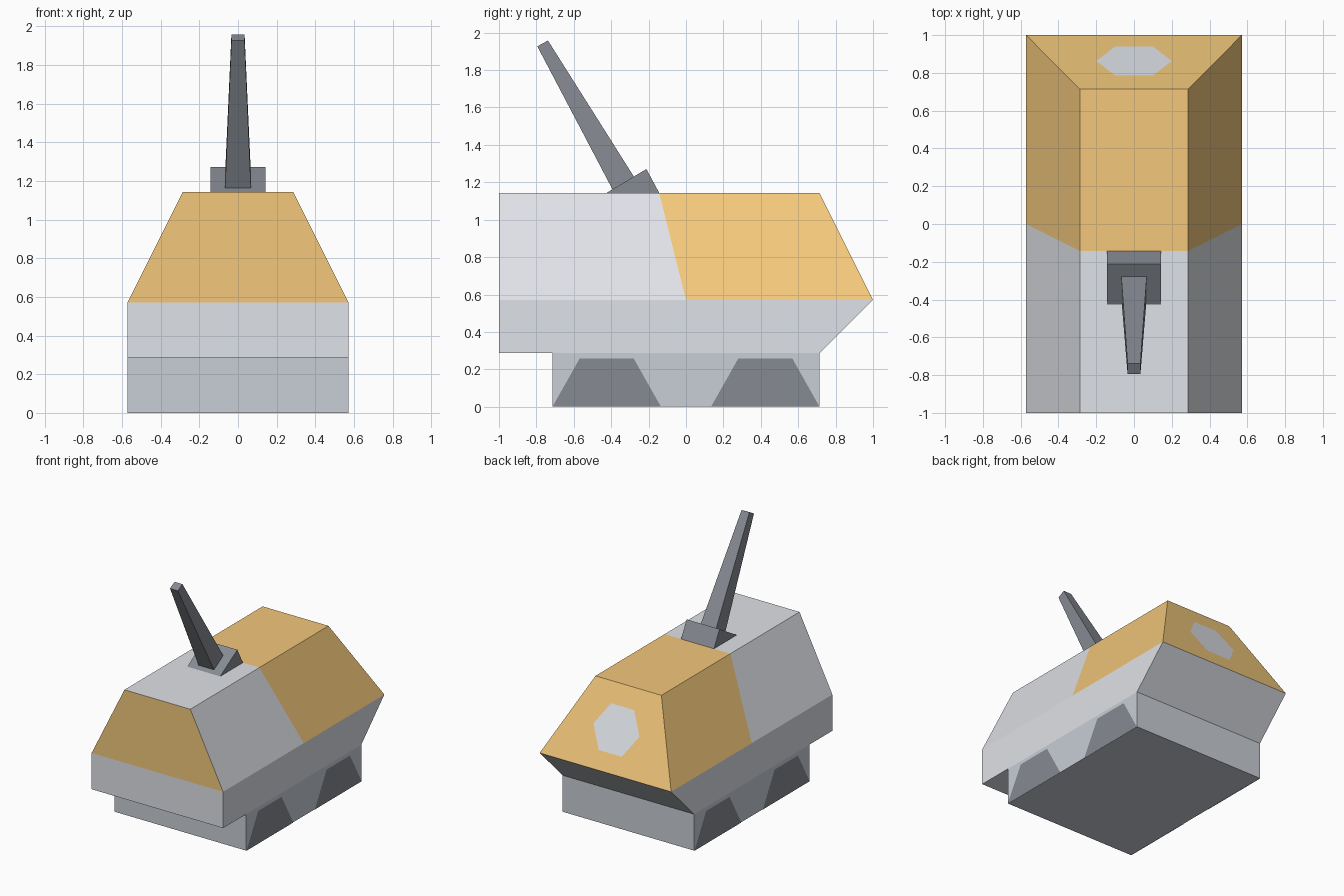
import bpy, bmesh

if "Cube" in bpy.data.objects:
    bpy.data.objects.remove(bpy.data.objects["Cube"])


def material(name, rgb):
    m = bpy.data.materials.new(name)
    m.diffuse_color = (*rgb, 1)
    m.use_nodes = True
    m.node_tree.nodes["Principled BSDF"].inputs["Base Color"].default_value = m.diffuse_color
    return m


ORANGE = material("orange", (0.90, 0.58, 0.20))
LIGHT = material("light_grey", (0.74, 0.76, 0.80))
MID = material("mid_grey", (0.58, 0.62, 0.67))
DARK = material("dark_grey", (0.24, 0.26, 0.29))


def make(name, verts, faces, mats, recalc=True):
    """faces: list of (indices, material slot)"""
    bm = bmesh.new()
    vs = [bm.verts.new(v) for v in verts]
    for idx, slot in faces:
        bm.faces.new([vs[i] for i in idx]).material_index = slot
    if recalc:
        bmesh.ops.recalc_face_normals(bm, faces=bm.faces)
    mesh = bpy.data.meshes.new(name)
    bm.to_mesh(mesh)
    bm.free()
    for m in mats:
        mesh.materials.append(m)
    ob = bpy.data.objects.new(name, mesh)
    bpy.context.collection.objects.link(ob)
    return ob


def prism(name, a, b, mat):
    """Solid between two matching outlines"""
    n = len(a)
    faces = [(range(n), 0), (range(n, 2 * n), 0)]
    faces += [((i, (i + 1) % n, n + (i + 1) % n, n + i), 0) for i in range(n)]
    return make(name, a + b, faces, [mat])


# Hull: three six-point rings lofted front to back, colour split at the middle ring
section = [(-.571, .286), (-.571, .571), (-.286, 1.143), (.286, 1.143), (.571, .571), (.571, .286)]
ring_y = [(-1, -1, -1), (0, 0, -.143), (.714, 1, .714)]  # at low, waist, roof height
verts = [(x, ys[min(i, 5 - i)], z) for ys in ring_y for i, (x, z) in enumerate(section)]
faces = []
for r in range(2):
    for i in range(6):
        j = (i + 1) % 6
        faces.append(((r * 6 + i, r * 6 + j, r * 6 + 6 + j, r * 6 + 6 + i),
                      1 if r == 1 and i in (1, 2, 3) else 0))
for o in (0, 12):
    faces.append(((o, o + 1, o + 4, o + 5), 0))
    faces.append(((o + 1, o + 2, o + 3, o + 4), 1))
make("hull", verts, faces, [LIGHT, ORANGE])

# Undercarriage box, open where it meets the hull
corners = [(-.571, -.714), (.571, -.714), (.571, .714), (-.571, .714)]
verts = [(x, y, z) for z in (0, .286) for x, y in corners]
faces = [((3, 2, 1, 0), 0)] + [((i, (i + 1) % 4, (i + 1) % 4 + 4, i + 4), 0) for i in range(4)]
make("undercarriage", verts, faces, [MID], recalc=False)

# Flat track panels on both sides
outline = [(-.29, 0), (.29, 0), (.145, .257), (-.145, .257)]
for side, s in (("left", -1), ("right", 1)):
    for end, yc in (("front", -.424), ("rear", .424)):
        pts = [(s * .574, yc + s * y, z) for y, z in outline]
        make(f"track_panel_{end}_{side}", pts, [(range(4), 0)], [DARK], recalc=False)

# Hexagonal window on the sloped rear
hexa = [(.2, .861), (.1, .938), (-.1, .938), (-.2, .861), (-.1, .784), (.1, .784)]
pts = [(x, y + .002, .571 + (1 - y) * 2 + .002) for x, y in reversed(hexa)]
window = make("rear_window", pts, [(range(6), 0)], [LIGHT], recalc=False)
if window.data.polygons[0].normal.y < 0:
    window.data.flip_normals()

# Gun mount wedge
wedge = [(-.425, 1.143), (-.143, 1.143), (-.212, 1.271)]
prism("gun_mount", [(-.143, y, z) for y, z in wedge], [(.143, y, z) for y, z in wedge], DARK)


# Tapered square barrel rising from the wedge
def square(w, low, high):
    return [(-w, *low), (w, *low), (w, *high), (-w, *high)]


prism("gun_barrel", square(.067, (-.393, 1.162), (-.279, 1.231)),
      square(.034, (-.795, 1.927), (-.738, 1.958)), DARK)
